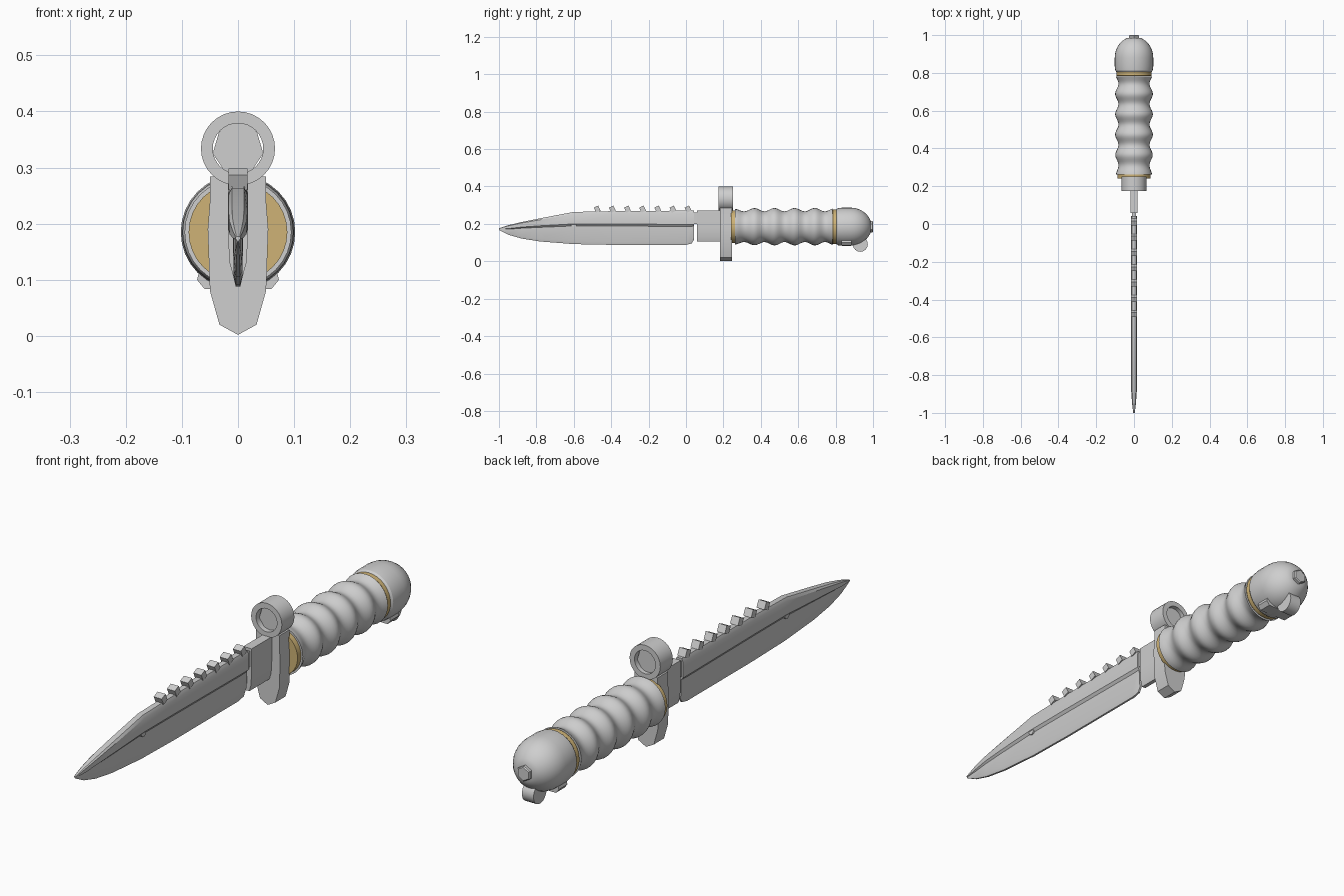
import bpy, bmesh, math
from mathutils import Matrix, Vector

cube = bpy.data.objects.get("Cube")
if cube:
    bpy.data.objects.remove(cube, do_unlink=True)


def material(name, rgb):
    m = bpy.data.materials.new(name)
    m.use_nodes = True
    m.diffuse_color = (*rgb, 1)
    m.node_tree.nodes["Principled BSDF"].inputs["Base Color"].default_value = (*rgb, 1)
    return m


STEEL = material("light_grey_steel", (0.62, 0.62, 0.62))
BRASS = material("pale_brass", (0.62, 0.45, 0.18))
AXIS_Z = 0.185  # height of the handle axis


def finish(name, bm, mat, angle=30):
    bmesh.ops.recalc_face_normals(bm, faces=bm.faces[:])
    me = bpy.data.meshes.new(name)
    bm.to_mesh(me)
    bm.free()
    me.materials.append(mat)
    ob = bpy.data.objects.new(name, me)
    bpy.context.collection.objects.link(ob)
    bpy.ops.object.select_all(action='DESELECT')
    ob.select_set(True)
    bpy.context.view_layer.objects.active = ob
    bpy.ops.object.shade_smooth_by_angle(angle=math.radians(angle))
    return ob


def skin(bm, rings, closed=False):
    """Bridge equal rings of points; cap the ends unless closed."""
    loops = [[bm.verts.new(p) for p in r] for r in rings]
    n = len(loops[0])
    pairs = list(zip(loops, loops[1:]))
    if closed:
        pairs.append((loops[-1], loops[0]))
    for a, b in pairs:
        for i in range(n):
            j = (i + 1) % n
            bm.faces.new((a[i], a[j], b[j], b[i]))
    if not closed:
        bm.faces.new(loops[0])
        bm.faces.new(loops[-1])


def lathe(name, profile, mat, z=AXIS_Z, sides=32, closed=False):
    """Revolve (y, radius) points around a line along y."""
    bm = bmesh.new()
    rings = [[(r * math.sin(math.tau * i / sides), y, z + r * math.cos(math.tau * i / sides))
              for i in range(sides)] for y, r in profile]
    skin(bm, rings, closed)
    return finish(name, bm, mat)


def prism(name, half, y0, y1, mat):
    """Extrude a left-right mirrored (x, z) outline along y."""
    outline = half + [(-x, z) for x, z in reversed(half) if x > 0]
    bm = bmesh.new()
    skin(bm, [[(x, y, z) for x, z in outline] for y in (y0, y1)])
    return finish(name, bm, mat)


# Blade: thick spine above a thin lower wedge
stations = [  # y, bottom, fuller line, spine, width factor
    (-1.0, 0.168, 0.172, 0.177, 0.25), (-0.95, 0.142, 0.175, 0.193, 0.6),
    (-0.88, 0.122, 0.183, 0.21, 0.9), (-0.78, 0.106, 0.19, 0.23, 1),
    (-0.6, 0.092, 0.2, 0.264, 1), (-0.4, 0.088, 0.2, 0.268, 1),
    (0.0, 0.088, 0.197, 0.271, 1), (0.03, 0.095, 0.197, 0.271, 1),
    (0.042, 0.115, 0.197, 0.271, 1)]
rings = []
for y, zb, zm, zt, w in stations:
    h = zt - zm
    half = [(0.004, zb), (0.008, zb + 0.15 * (zm - zb)), (0.009, zm - 0.1 * (zm - zb)),
            (0.017, zm), (0.017, zt - 0.2 * h), (0.011, zt)]
    rings.append([(x * w, y, z) for x, z in half] + [(-x * w, y, z) for x, z in reversed(half)])
bm = bmesh.new()
skin(bm, rings)
finish("blade", bm, STEEL, 25)

# Neck and ricasso joining blade to guard
prism("blade_neck", [(0.01, 0.2), (0.01, 0.262)], 0.03, 0.07, STEEL)
prism("ricasso", [(0.008, 0.105), (0.015, 0.13), (0.018, 0.18), (0.018, 0.272)],
      0.058, 0.2, STEEL)

# Saw teeth: tilted blocks along the spine
bm = bmesh.new()
for i in range(7):
    place = (Matrix.Translation((0, -0.475 + 0.081 * i, 0.279))
             @ Matrix.Rotation(math.radians(25), 4, 'X')
             @ Matrix.Diagonal((0.034, 0.026, 0.03, 1)))
    bmesh.ops.create_cube(bm, size=1, matrix=place)
finish("saw_teeth", bm, STEEL)

# Small round stops at the front end of the fuller
bm = bmesh.new()
bmesh.ops.create_cone(bm, cap_ends=True, segments=16, radius1=0.014, radius2=0.014, depth=0.03,
                      matrix=Matrix.Translation((0, -0.6, 0.195)) @ Matrix.Rotation(math.pi / 2, 4, 'Y'))
finish("fuller_stop", bm, STEEL)

# Guard plate, muzzle ring and its inset plug
prism("guard", [(0, 0.002), (0.033, 0.02), (0.05, 0.08), (0.054, 0.19), (0.05, 0.24),
                (0.05, 0.284)], 0.182, 0.245, STEEL)
lathe("guard_ring", [(0.175, 0.066), (0.252, 0.066), (0.252, 0.045), (0.175, 0.045)],
      STEEL, z=0.334, closed=True)
prism("ring_plug", [(0.018, 0.285), (0.045, 0.325), (0.034, 0.363), (0.02, 0.379)],
      0.195, 0.235, STEEL)

# Brass collars at both ends of the grip
lathe("front_collar", [(0.24, 0.088), (0.265, 0.088)], BRASS)
lathe("rear_collar", [(0.783, 0.09), (0.787, 0.093), (0.808, 0.093)], BRASS)

# Ribbed grip
profile = []
for i in range(53):
    y = 0.262 + 0.01 * i
    fade = min(1, 0.75 + (y - 0.262) * 2)
    profile.append((y, 0.082 + 0.009 * fade * (1 + math.cos(math.tau * (y - 0.365) / 0.108))))
lathe("grip", profile, STEEL)

# Domed pommel
profile = [(0.803, 0.092), (0.812, 0.099), (0.835, 0.102), (0.88, 0.102)]
for i in range(1, 8):
    a = math.radians(10 * i)
    profile.append((0.88 + 0.112 * math.sin(a), 0.102 * math.cos(a)))
lathe("pommel", profile, STEEL)
lathe("pommel_nut", [(0.97, 0.03), (0.996, 0.03), (1.0, 0.026)], STEEL, sides=6)

# Release bar and rounded lug under the pommel
prism("release_bar", [(0.06, 0.084), (0.073, 0.1), (0.07, 0.112)], 0.832, 0.885, STEEL)
bm = bmesh.new()
bmesh.ops.create_cone(bm, cap_ends=True, segments=24, radius1=0.04, radius2=0.04, depth=0.05,
                      matrix=Matrix.Translation((0, 0.932, 0.091)) @ Matrix.Rotation(math.pi / 2, 4, 'Y'))
finish("pommel_lug", bm, STEEL)
